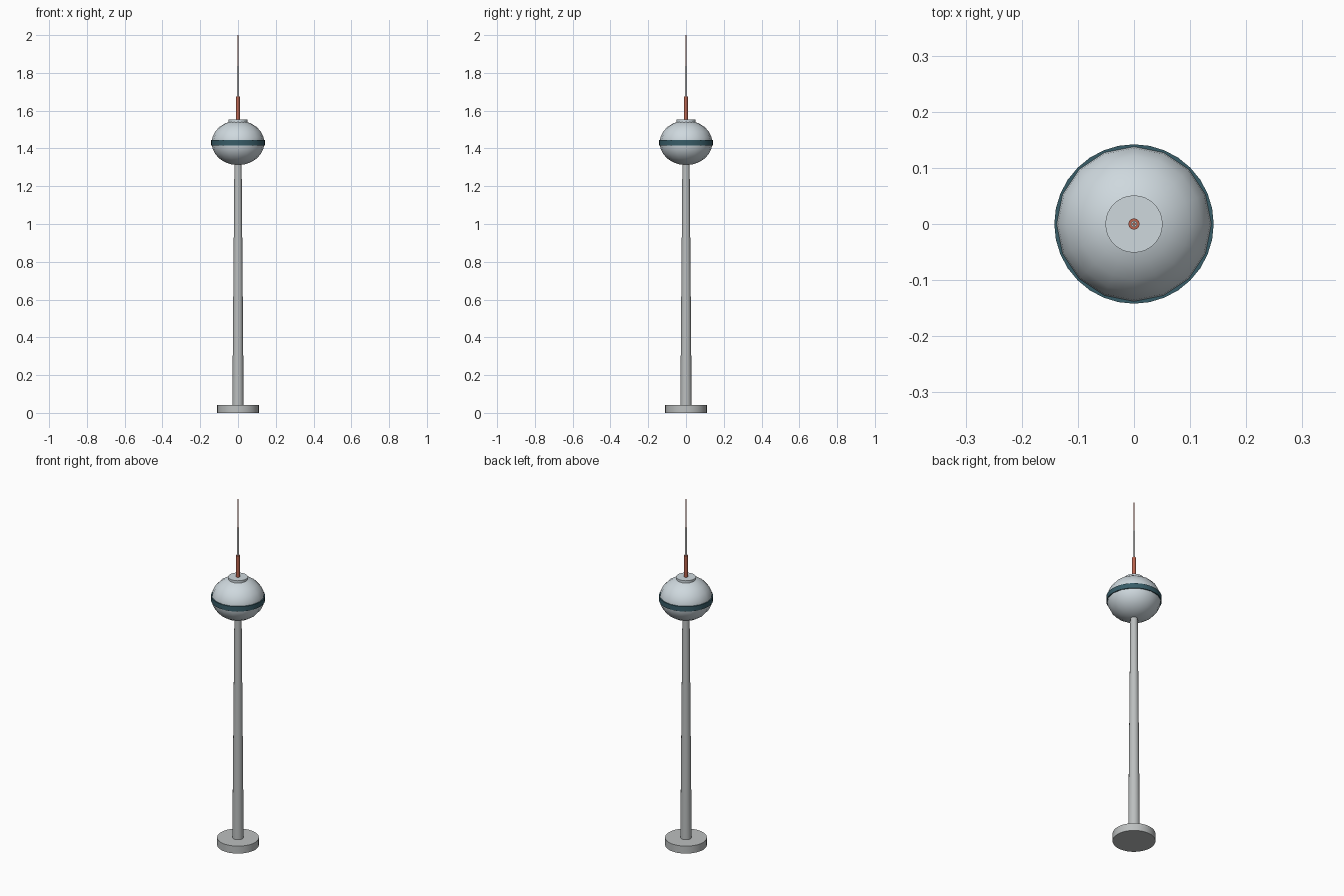
import bpy, math

if "Cube" in bpy.data.objects:
    bpy.data.objects.remove(bpy.data.objects["Cube"])


def colour(obj, name, rgb):
    mat = bpy.data.materials.get(name) or bpy.data.materials.new(name)
    mat.diffuse_color = (*rgb, 1)
    mat.use_nodes = True
    mat.node_tree.nodes["Principled BSDF"].inputs["Base Color"].default_value = mat.diffuse_color
    obj.data.materials.append(mat)


def column(name, r1, r2, z1, z2, sides, mat):
    bpy.ops.mesh.primitive_cone_add(vertices=sides, radius1=r1, radius2=r2,
                                    depth=z2 - z1, location=(0, 0, (z1 + z2) / 2))
    obj = bpy.context.object
    obj.name = name
    bpy.ops.object.shade_smooth_by_angle(angle=math.radians(40))
    colour(obj, *mat)
    return obj


CONCRETE = ("concrete", (0.5, 0.52, 0.52))
SILVER = ("silver", (0.62, 0.69, 0.73))
GLASS = ("dark_glass", (0.04, 0.11, 0.14))
RED = ("red_paint", (0.5, 0.13, 0.08))
WHITE = ("white_paint", (0.75, 0.75, 0.75))

# Foundation and tapered shaft
column("base", 0.11, 0.11, 0, 0.043, 32, CONCRETE)
column("shaft", 0.03, 0.019, 0.043, 1.34, 24, CONCRETE)

# Flattened ball with window band and roof disc
bpy.ops.mesh.primitive_uv_sphere_add(segments=16, ring_count=12, radius=1,
                                     location=(0, 0, 1.43))
pod = bpy.context.object
pod.name = "pod"
pod.scale = (0.14, 0.14, 0.118)
bpy.ops.object.transform_apply(location=False, rotation=False, scale=True)
bpy.ops.object.shade_smooth()
colour(pod, *SILVER)
column("window_band", 0.142, 0.142, 1.416, 1.444, 32, GLASS)
column("roof_disc", 0.051, 0.051, 1.53, 1.552, 32, SILVER)

# Stepped antenna
column("antenna_lower", 0.01, 0.01, 1.55, 1.676, 12, RED)
column("antenna_middle", 0.0055, 0.0055, 1.676, 1.836, 12, WHITE)
column("antenna_tip", 0.003, 0.003, 1.836, 2.0, 8, RED)
